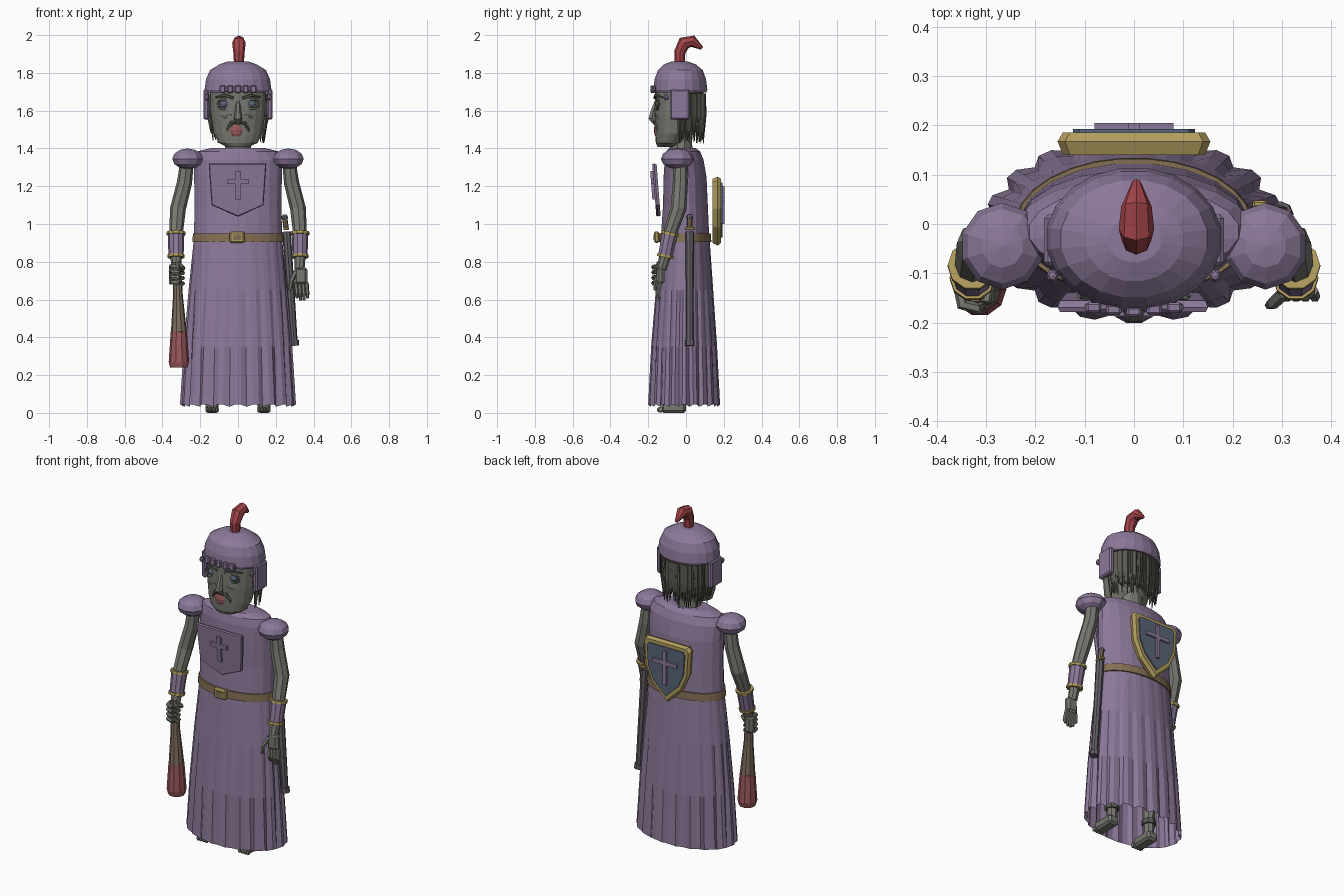
import bpy, bmesh, math, random
from mathutils import Vector

if "Cube" in bpy.data.objects:
    bpy.data.objects.remove(bpy.data.objects["Cube"])
random.seed(4)


def material(name, *rgb):
    m = bpy.data.materials.new(name)
    m.use_nodes = True
    m.diffuse_color = (*rgb, 1)
    m.node_tree.nodes["Principled BSDF"].inputs["Base Color"].default_value = (*rgb, 1)
    return m


PURPLE = material("dusty purple", .26, .19, .32)
SKIN = material("grey skin", .19, .19, .165)
HAIR = material("dark grey hair", .10, .10, .08)
RED = material("plume red", .38, .06, .07)
ROSE = material("faded red", .33, .10, .11)
WOOD = material("wood brown", .21, .155, .115)
GOLD = material("old gold", .43, .33, .11)
LEATHER = material("belt leather", .23, .16, .09)
BLUE = material("slate blue", .10, .13, .19)
IRON = material("scabbard grey", .13, .115, .135)


def finish(name, bm, mat):
    bmesh.ops.recalc_face_normals(bm, faces=bm.faces)
    me = bpy.data.meshes.new(name)
    bm.to_mesh(me)
    bm.free()
    me.materials.append(mat)
    ob = bpy.data.objects.new(name, me)
    bpy.context.collection.objects.link(ob)
    return ob


def skin_rings(name, rings, mat, bottom=True, top=True):
    bm = bmesh.new()
    loops = [[bm.verts.new(p) for p in r] for r in rings]
    n = len(loops[0])
    for a, b in zip(loops, loops[1:]):
        for i in range(n):
            j = (i + 1) % n
            bm.faces.new((a[i], a[j], b[j], b[i]))
    if bottom:
        bm.faces.new(loops[0])
    if top:
        bm.faces.new(loops[-1])
    return finish(name, bm, mat)


def loft(name, profile, mat, n=20, folds=0, bottom=True, top=True):
    """Horizontal ellipses: (z, x radius, y radius, y centre), fold depth grows downward."""
    rings = []
    z_top, span = profile[-1][0], profile[-1][0] - profile[0][0]
    for z, rx, ry, cy in profile:
        depth = folds * (z_top - z) / span
        ring = []
        for i in range(n):
            a = math.tau * (i + .5) / n
            wave = math.cos(a * n / 3)
            k = 1 + depth * wave
            ring.append((rx * k * math.cos(a), cy + ry * k * math.sin(a), z + depth * .15 * wave))
        rings.append(ring)
    return skin_rings(name, rings, mat, bottom, top)


def tube(name, pts, radii, mat, n=8):
    pts = [Vector(p) for p in pts]
    rings = []
    for i, p in enumerate(pts):
        t = (pts[min(i + 1, len(pts) - 1)] - pts[max(i - 1, 0)]).normalized()
        ref = Vector((0, 1, 0)) if abs(t.x) > .8 else Vector((1, 0, 0))
        u = (ref - t * ref.dot(t)).normalized()
        v = t.cross(u)
        rings.append([p + radii[i] * (u * math.cos(math.tau * k / n) + v * math.sin(math.tau * k / n))
                      for k in range(n)])
    return skin_rings(name, rings, mat)


def box(name, centre, size, mat, bevel=0):
    bm = bmesh.new()
    bmesh.ops.create_cube(bm, size=1)
    bmesh.ops.scale(bm, vec=size, verts=bm.verts)
    bmesh.ops.translate(bm, vec=centre, verts=bm.verts)
    if bevel:
        bmesh.ops.bevel(bm, geom=bm.edges[:], offset=bevel, segments=1, affect='EDGES')
    return finish(name, bm, mat)


def ball(name, centre, radii, mat, u=10, v=6):
    bm = bmesh.new()
    bmesh.ops.create_uvsphere(bm, u_segments=u, v_segments=v, radius=1)
    bmesh.ops.scale(bm, vec=radii, verts=bm.verts)
    bmesh.ops.translate(bm, vec=centre, verts=bm.verts)
    return finish(name, bm, mat)


def plate(name, outline, y_in, y_out, mat, z_mid, taper=1, tilt=0):
    """Upright slab from an x-z outline; taper shrinks the outer face."""
    def ring(y, k):
        return [(x * k, y + tilt * (z - z_mid), z_mid + (z - z_mid) * k) for x, z in outline]
    mid = y_in + (y_out - y_in) * .6
    return skin_rings(name, [ring(y_in, taper), ring(mid, 1), ring(y_out, taper)], mat)


def cross_outline(w, z0, z1, arm_z, t):
    right = [(t, z0), (t, arm_z - t), (w, arm_z - t), (w, arm_z + t), (t, arm_z + t), (t, z1)]
    return right + [(-x, z) for x, z in reversed(right)]


# Robe
loft("robe_skirt", [(.04, .3, .186, -.01), (.35, .283, .172, -.01), (.65, .26, .151, -.008),
                    (.92, .234, .13, -.005)], PURPLE, n=60, folds=.05, bottom=False, top=False)
loft("robe_torso", [(.92, .236, .13, -.005), (1.1, .233, .12, -.003), (1.25, .235, .115, -.005),
                    (1.34, .238, .104, -.01), (1.385, .215, .09, -.015), (1.403, .14, .07, -.02)],
     PURPLE, n=20, bottom=False)

# Belt and buckle
loft("belt", [(.905, .243, .14, -.005), (.95, .24, .138, -.005)], LEATHER, n=28)
box("buckle", (-.005, -.155, .93), (.08, .03, .06), GOLD, .008)
box("buckle_centre", (-.005, -.169, .93), (.045, .008, .03), LEATHER)

# Breastplate with raised cross
plate("breastplate", [(-.155, 1.32), (.15, 1.32), (.135, 1.1), (0, 1.04), (-.14, 1.1)],
      -.145, -.168, PURPLE, 1.18, .97, -.075)
plate("breastplate_cross", cross_outline(.055, 1.13, 1.28, 1.225, .012),
      -.165, -.182, PURPLE, 1.18, 1, -.075)

# Shield on the back
shield = [(-.14, 1.25), (.14, 1.25), (.155, 1.23), (.145, 1.08), (.1, .98), (0, .885),
          (-.1, .98), (-.145, 1.08), (-.155, 1.23)]
plate("shield_rim", shield, .14, .186, GOLD, 1.1, .93)
plate("shield_field", [(x * .8, 1.1 + (z - 1.1) * .8) for x, z in shield], .18, .193, BLUE, 1.1)
plate("shield_cross", cross_outline(.08, 1.0, 1.2, 1.13, .011), .19, .205, PURPLE, 1.1)

# Neck and head
loft("neck", [(1.36, .075, .06, -.025), (1.5, .065, .06, -.03)], SKIN, n=10)
loft("head", [(1.408, .06, .045, -.105), (1.43, .105, .072, -.088), (1.48, .13, .092, -.07),
              (1.58, .146, .112, -.055), (1.72, .15, .122, -.042)], SKIN, n=18)
tube("nose", [(0, -.155, 1.65), (0, -.172, 1.6), (0, -.18, 1.56), (0, -.16, 1.535)],
     [.012, .016, .022, .016], SKIN, 6)
ball("mouth", (-.008, -.152, 1.497), (.037, .018, .04), ROSE)
for s, side in ((1, "left"), (-1, "right")):
    ring = [(s * .073 + .036 * math.cos(a), -.152 + abs(math.cos(a)) * .006, 1.635 + .026 * math.sin(a))
            for a in (math.tau * i / 12 for i in range(13))]
    tube(side + "_eyelid", ring, [.007] * 13, SKIN, 5)
    ball(side + "_eye", (s * .073, -.142, 1.635), (.024, .02, .02), BLUE)
    tube(side + "_brow", [(s * .025, -.165, 1.667), (s * .07, -.16, 1.682), (s * .12, -.125, 1.67)],
         [.008, .009, .004], HAIR, 5)
    tube(side + "_cheek_fold", [(s * .035, -.16, 1.58), (s * .075, -.147, 1.565), (s * .105, -.125, 1.58)],
         [.006, .008, .004], SKIN, 5)
    tube(side + "_moustache", [(0, -.172, 1.54), (s * .035, -.163, 1.535), (s * .055, -.15, 1.505),
                               (s * .06, -.135, 1.46)], [.008, .011, .01, .003], HAIR, 5)
    ball(side + "_ear", (s * .15, -.045, 1.61), (.015, .03, .04), SKIN, 8, 5)

# Hair hanging from under the helmet
loft("hair_cap", [(1.52, .125, .09, -.015), (1.6, .143, .108, -.018), (1.72, .15, .115, -.02)], HAIR, n=16)
for i in range(44):
    a = math.radians(-8 + 196 * i / 43)
    k = random.uniform(.98, 1.06)
    x, y = .146 * k * math.cos(a), -.02 + .112 * k * math.sin(a)
    tip = random.uniform(1.42, 1.5)
    tube("hair_strand", [(x, y, 1.69), (x, y, 1.57), (x * .93, y * .95, tip)], [.011, .012, .002], HAIR, 5)

# Helmet, cheek guards, brow studs and plume
loft("helmet", [(1.695, .172, .138, -.03), (1.71, .179, .145, -.03), (1.765, .172, .138, -.03),
                (1.815, .15, .12, -.03), (1.845, .1, .085, -.032), (1.86, .055, .045, -.033)], PURPLE, n=20)
for s, side in ((1, "left"), (-1, "right")):
    box(side + "_cheek_guard", (s * .168, -.033, 1.632), (.03, .105, .16), PURPLE, .008)
    ball(side + "_guard_stud", (s * .165, -.105, 1.672), (.013, .014, .018), PURPLE, 8, 5)
box("brow_band", (0, -.168, 1.713), (.2, .016, .022), PURPLE, .004)
for i in range(5):
    x = (i - 2) * .041
    box("brow_stud", (x, -.178 + abs(x) * .1, 1.714), (.031, .022, .04), PURPLE, .005)
tube("plume", [(.005, -.033, 1.845), (.005, -.033, 1.91), (.005, -.01, 1.958), (.005, .035, 1.968),
               (.005, .085, 1.93)], [.026, .03, .036, .031, .009], RED, 8)

# Arms, shoulder guards, bracers, legs and feet
arm = [(.27, -.03, 1.33), (.283, -.03, 1.22), (.318, -.04, 1.08), (.328, -.085, .95),
       (.328, -.11, .83), (.326, -.13, .76)]
for s, side in ((1, "left"), (-1, "right")):
    path = [Vector((s * x, y, z)) for x, y, z in arm]
    ball(side + "_shoulder_guard", (s * .267, -.045, 1.345), (.085, .088, .055), PURPLE, 10, 6)
    tube(side + "_arm", path, [.036, .04, .042, .036, .03, .026], SKIN, 8)
    top, low = path[3], path[4]
    tube(side + "_bracer", [low, top], [.04, .044], PURPLE, 10)
    for p, r in ((low, .046), (top, .05)):
        step = (top - low).normalized() * .008
        tube(side + "_bracer_ring", [p - step, p + step], [r, r], GOLD, 10)
    tube(side + "_leg", [(s * .13, -.03, .04), (s * .13, -.03, .3), (s * .12, -.02, .7)],
         [.028, .04, .06], SKIN, 8)
    tube(side + "_ankle_cuff", [(s * .13, -.03, .1), (s * .13, -.03, .13)], [.04, .04], HAIR, 8)
    box(side + "_foot", (s * .137, -.065, .028), (.07, .13, .055), SKIN, .012)
    for i in range(4):
        ball(side + "_toe", (s * .137 + (i - 1.5) * .018, -.135, .017), (.01, .02, .016), SKIN, 6, 5)

# Open left hand
box("left_palm", (.333, -.135, .725), (.068, .04, .09), SKIN, .012)
for i in range(4):
    x = .306 + i * .019
    tip = .59 + .012 * abs(i - 1.5)
    tube("left_finger", [(x, -.135, .69), (x + .004, -.148, .635), (x + .006, -.14, tip)],
         [.011, .011, .007], SKIN, 6)
tube("left_thumb", [(.305, -.14, .745), (.283, -.16, .7), (.274, -.165, .65)], [.014, .013, .009], SKIN, 6)

# Right fist around the club
box("right_palm", (-.338, -.12, .735), (.055, .05, .1), SKIN, .014)
for i in range(4):
    z = .775 - i * .028
    tube("right_finger", [(-.355, -.125, z), (-.348, -.163, z), (-.315, -.172, z - .004),
                          (-.292, -.15, z - .006), (-.3, -.125, z - .006)],
         [.012, .013, .013, .012, .009], SKIN, 6)
tube("right_thumb", [(-.32, -.105, .76), (-.292, -.12, .765), (-.3, -.16, .78)], [.015, .014, .01], SKIN, 6)
tube("club_handle", [(-.313, -.135, .43), (-.318, -.137, .62), (-.322, -.138, .8)], [.042, .026, .02], WOOD, 10)
tube("club_head", [(-.313, -.133, .24), (-.313, -.133, .27), (-.313, -.135, .43)], [.046, .054, .043], ROSE, 10)

# Sword in its scabbard on the left hip
tube("scabbard", [(.297, .02, .37), (.257, .02, .96)], [.019, .023], IRON, 8)
tube("scabbard_tip", [(.298, .02, .355), (.296, .02, .385)], [.026, .026], IRON, 8)
box("sword_guard", (.255, .02, .975), (.03, .055, .016), GOLD, .004)
tube("sword_grip", [(.255, .02, .97), (.248, .02, 1.03)], [.014, .014], LEATHER, 8)
ball("sword_pommel", (.247, .02, 1.035), (.018, .018, .016), IRON, 8, 6)
